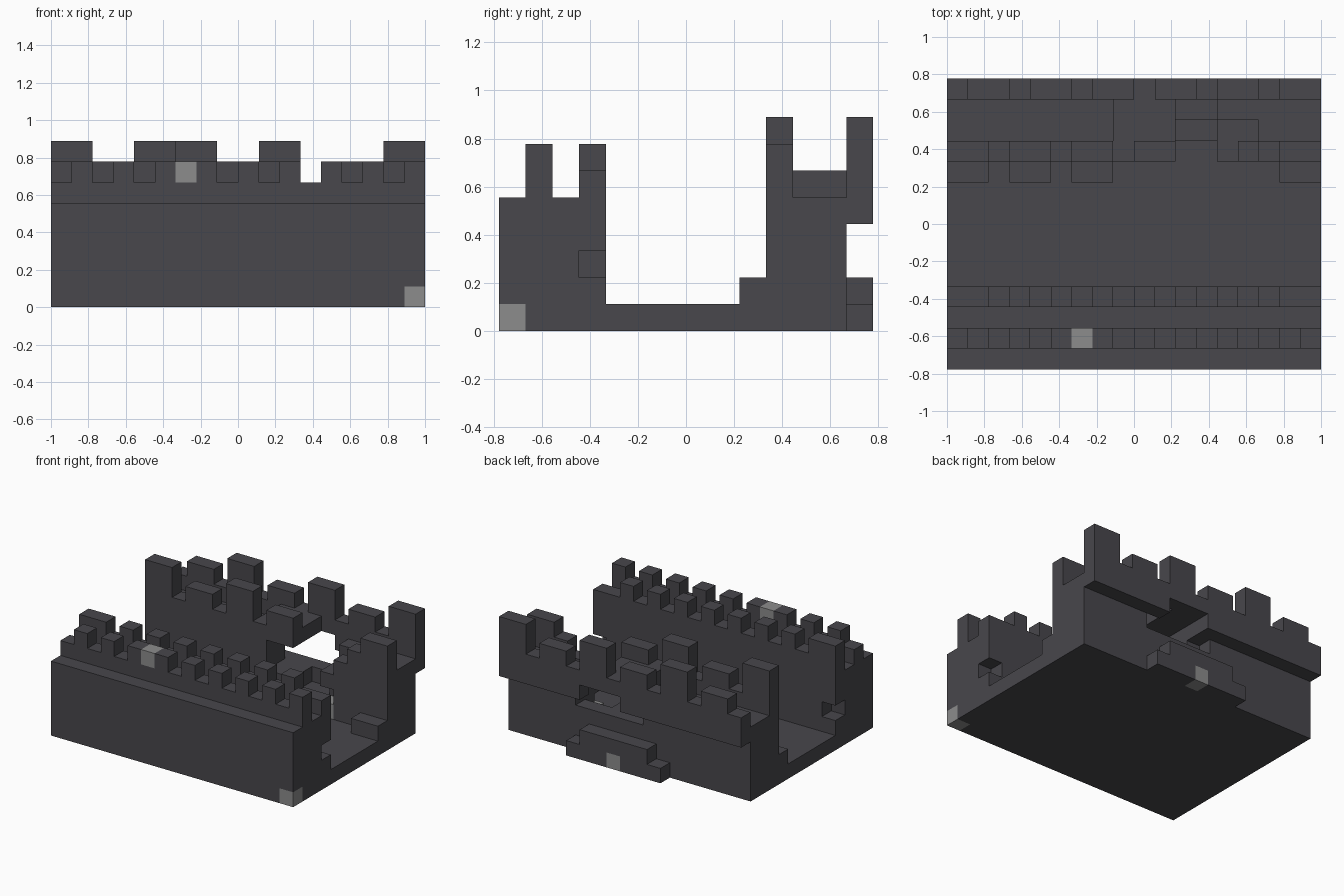
import bpy
import bmesh
from math import radians
from itertools import product
from mathutils import Vector

cube = bpy.data.objects.get("Cube")
if cube:
    bpy.data.objects.remove(cube, do_unlink=True)

UNIT = 1 / 9
NX, NY = 18, 14


def material(name, rgb):
    mat = bpy.data.materials.new(name)
    mat.use_nodes = True
    mat.diffuse_color = (*rgb, 1)
    mat.node_tree.nodes["Principled BSDF"].inputs["Base Color"].default_value = (*rgb, 1)
    return mat


dark = material("dark stone", (0.065, 0.063, 0.072))
pale = material("pale stone", (0.262, 0.262, 0.262))


def block(x, y, z):
    """Cells of a box; each range is (first, end)."""
    return set(product(range(*x), range(*y), range(*z)))


def merlons(starts, width, row, base, tops):
    cells = set()
    for n, s in enumerate(starts):
        cells |= block((s, s + width), (row, row + 1), (base, tops[n % len(tops)]))
    return cells


FULL = (0, NX)

# Solid parts
parts = {
    "courtyard_floor": block(FULL, (4, 10), (0, 1)),
    "front_wall": block(FULL, (0, 4), (0, 5)),
    "front_outer_parapet": block(FULL, (1, 2), (5, 6)) | merlons(range(1, NX, 2), 1, 1, 6, [7]),
    "front_inner_parapet": block(FULL, (3, 4), (5, 6)) | merlons(range(3, 16, 2), 1, 3, 6, [7])
    | block((0, 2), (3, 4), (6, 7)),
    "back_wall": block(FULL, (10, 13), (0, 5)) | block((8, 11), (11, 13), (5, 6)),
    "back_outer_parapet": block(FULL, (13, 14), (4, 6)) | merlons(range(1, NX, 3), 2, 13, 6, [7, 8]),
    "back_inner_parapet": block(FULL, (10, 11), (5, 6)) | merlons([0, 3, 6, 9], 2, 10, 6, [8, 7])
    | block((16, NX), (10, 11), (6, 7)),
    "buttresses": merlons([0, 3, 6, 16], 2, 9, 1, [2]),
    "rear_rubble": block((6, 13), (13, 14), (0, 1)) | block((7, 12), (13, 14), (1, 2)),
}

# Breach through the back wall, and the notches at the front wall ends
breach = block((11, 13), (10, 11), (1, 8))
breach |= block((11, 13), (11, 12), (2, 8))
breach |= block((11, 13), (12, 13), (3, 8))
breach |= block((13, 15), (11, 12), (4, 8))
breach |= block((13, 14), (10, 11), (4, 8)) | block((13, 14), (10, 11), (2, 3))
breach |= block((14, 15), (10, 11), (5, 8))
breach |= block((9, 11), (10, 13), (3, 5)) | block((8, 9), (12, 13), (3, 4))
breach |= block((9, 12), (13, 14), (4, 5))
notches = {(0, 3, 2), (NX - 1, 3, 2)}
for name in parts:
    parts[name] -= breach | notches

# Single pale stones set into the walls
pale_cells = {(6, 1, 6), (17, 0, 0), (9, 13, 0), (13, 10, 1)}
parts["front_outer_parapet"].add((6, 1, 6))

solid = set().union(*parts.values())
AXES = [Vector(v) for v in ((1, 0, 0), (0, 1, 0), (0, 0, 1))]


def build(name, cells):
    """Skin the exposed sides of the cells and merge flat faces."""
    bm = bmesh.new()
    for cell in sorted(cells):
        for a, sign in product(range(3), (-1, 1)):
            step = AXES[a] * sign
            if tuple(int(c + s) for c, s in zip(cell, step)) in solid:
                continue
            u, v = AXES[(a + 1) % 3] / 2, AXES[(a + 2) % 3] / 2 * sign
            mid = Vector(cell) + Vector((0.5, 0.5, 0.5)) + step / 2
            corners = [mid - u - v, mid + u - v, mid + u + v, mid - u + v]
            shift = Vector((NX / 2, NY / 2, 0))
            face = bm.faces.new([bm.verts.new((p - shift) * UNIT) for p in corners])
            face.material_index = int(cell in pale_cells)
    bmesh.ops.remove_doubles(bm, verts=bm.verts, dist=UNIT / 100)
    bmesh.ops.dissolve_limit(bm, angle_limit=radians(1), verts=bm.verts,
                             edges=bm.edges, delimit={"MATERIAL"})
    mesh = bpy.data.meshes.new(name)
    bm.to_mesh(mesh)
    bm.free()
    mesh.materials.append(dark)
    mesh.materials.append(pale)
    bpy.context.collection.objects.link(bpy.data.objects.new(name, mesh))


for name, cells in parts.items():
    build(name, cells)
